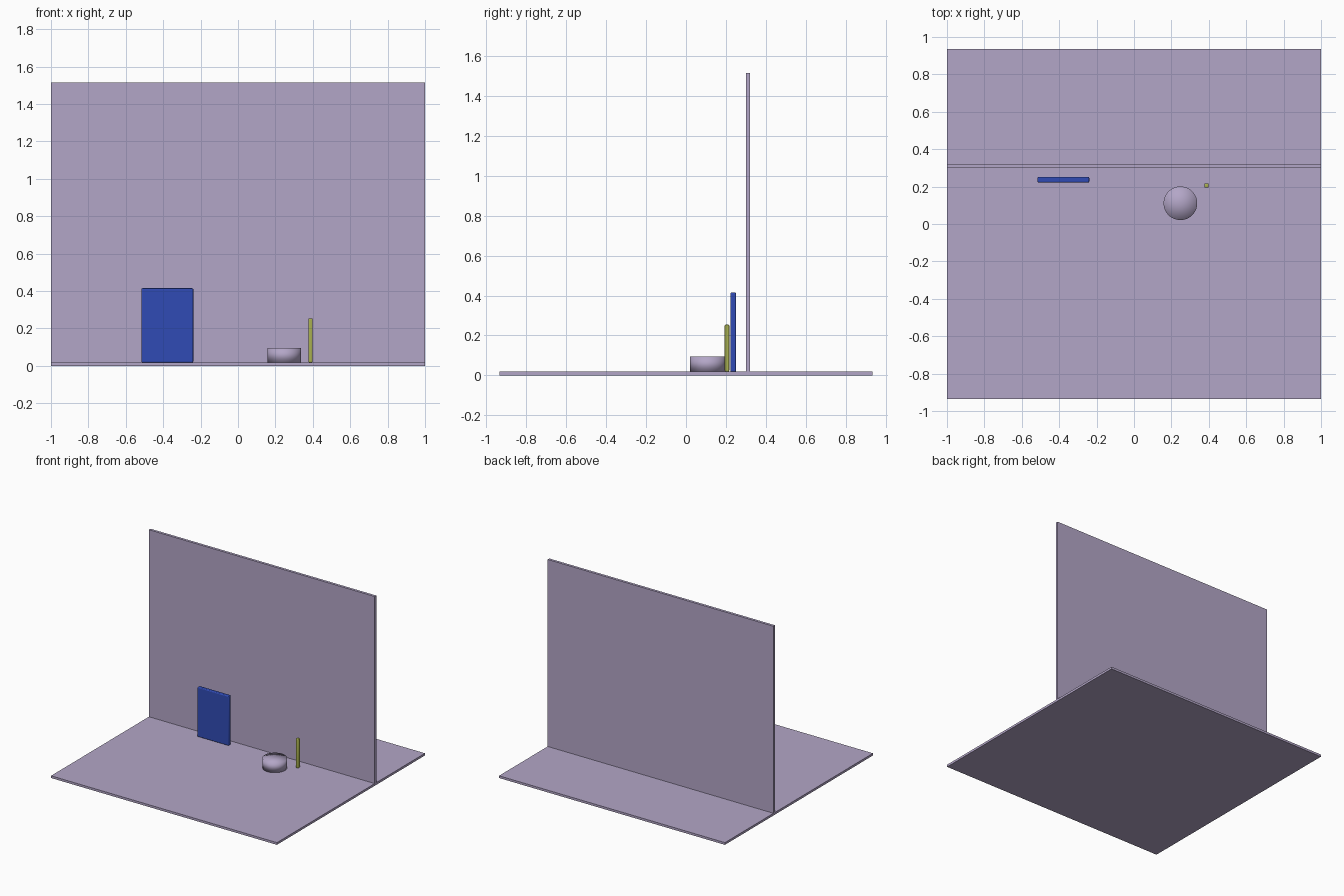
import bpy

if "Cube" in bpy.data.objects:
    bpy.data.objects.remove(bpy.data.objects["Cube"])


def material(name, rgb):
    m = bpy.data.materials.new(name)
    m.diffuse_color = (*rgb, 1)
    m.use_nodes = True
    m.node_tree.nodes["Principled BSDF"].inputs["Base Color"].default_value = m.diffuse_color
    return m


def box(name, lo, hi, mat, bevel=0):
    centre = [(a + b) / 2 for a, b in zip(lo, hi)]
    bpy.ops.mesh.primitive_cube_add(size=1, location=centre)
    o = bpy.context.object
    o.name = name
    o.scale = [b - a for a, b in zip(lo, hi)]
    bpy.ops.object.transform_apply(location=False, rotation=False, scale=True)
    o.data.materials.append(mat)
    if bevel:
        mod = o.modifiers.new("rounded_edges", 'BEVEL')
        mod.width = bevel
        mod.segments = 3
        bpy.ops.object.shade_smooth_by_angle()
    return o


lilac = material("lilac", (0.45, 0.38, 0.57))
blue = material("blue", (0.03, 0.07, 0.46))
lime = material("lime", (0.40, 0.44, 0.08))

FLOOR_TOP = 0.018

# Floor slab and upright wall
box("floor", (-1, -0.936, 0), (1, 0.936, FLOOR_TOP), lilac)
box("wall", (-1, 0.301, FLOOR_TOP), (1, 0.322, 1.515), lilac)

# Standing panel and thin post, both with softened edges
box("panel", (-0.516, 0.222, FLOOR_TOP), (-0.239, 0.251, 0.415), blue, 0.006)
box("post", (0.376, 0.194, FLOOR_TOP), (0.399, 0.217, 0.254), lime, 0.006)

# Low round drum, smooth shaded over the rims
top = 0.095
bpy.ops.mesh.primitive_cylinder_add(
    vertices=48, radius=0.09, depth=top - FLOOR_TOP, end_fill_type='TRIFAN',
    location=(0.248, 0.111, (top + FLOOR_TOP) / 2))
drum = bpy.context.object
drum.name = "drum"
drum.data.materials.append(lilac)
bpy.ops.object.shade_smooth()
